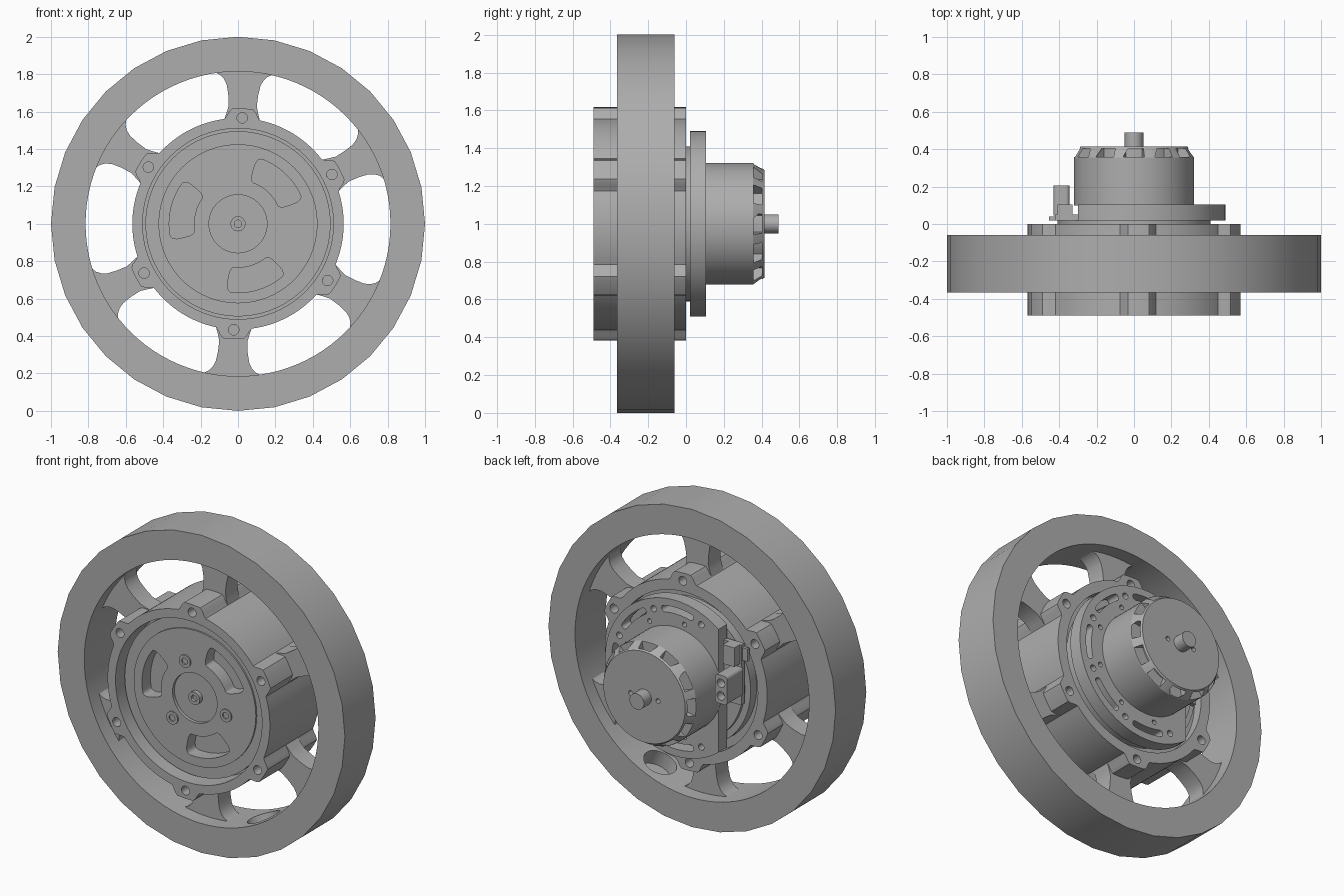
import bpy, bmesh
from math import sin, cos, radians, pi
from mathutils import Matrix, Vector

old = bpy.data.objects.get("Cube")
if old:
    bpy.data.objects.remove(old, do_unlink=True)

grey = bpy.data.materials.new("machined grey")
grey.use_nodes = True
COLOUR = (0.42, 0.42, 0.42, 1)
grey.diffuse_color = COLOUR
for node in grey.node_tree.nodes:
    if node.type == 'BSDF_PRINCIPLED':
        node.inputs["Base Color"].default_value = COLOUR

AXIS_Z = 1.0            # wheel axle height, axle runs along y
LUGS = [87.7 + 60 * i for i in range(6)]


def polar(r, deg):
    return (r * cos(radians(deg)), r * sin(radians(deg)))


def circle(r, n=48, cx=0, cz=0):
    return [(cx + r * cos(2 * pi * i / n), cz + r * sin(2 * pi * i / n)) for i in range(n)]


def sector(r0, r1, mid, half, n=12):
    angs = [mid - half + 2 * half * i / n for i in range(n + 1)]
    return [polar(r1, a) for a in angs] + [polar(r0, a) for a in reversed(angs)]


def prism(bm, pts, y0, y1, round_by=0):
    """Outline in the wheel plane, extruded along the axle."""
    front = [bm.verts.new((x, y0, z + AXIS_Z)) for x, z in pts]
    back = [bm.verts.new((x, y1, z + AXIS_Z)) for x, z in pts]
    faces = [bm.faces.new(front), bm.faces.new(back[::-1])]
    n = len(pts)
    for i in range(n):
        j = (i + 1) % n
        faces.append(bm.faces.new((front[j], front[i], back[i], back[j])))
    bmesh.ops.recalc_face_normals(bm, faces=faces)
    if round_by:
        edges = [e for a, b in zip(front, back) for e in a.link_edges
                 if e.other_vert(a) is b and e.calc_face_angle(0) > 0.8]
        bmesh.ops.bevel(bm, geom=edges, offset=round_by, segments=5,
                        profile=0.5, affect='EDGES')


def finish(bm, name):
    mesh = bpy.data.meshes.new(name)
    bm.to_mesh(mesh)
    bm.free()
    obj = bpy.data.objects.new(name, mesh)
    bpy.context.collection.objects.link(obj)
    mesh.materials.append(grey)
    return obj


def solid(name, *prisms):
    bm = bmesh.new()
    for p in prisms:
        prism(bm, *p)
    return finish(bm, name)


def lathe(name, profile, n=64, cx=0, cz=0):
    """Profile of (radius, y) turned about the axle direction."""
    bm = bmesh.new()
    rings = [[bm.verts.new((x, y, z + AXIS_Z)) for x, z in circle(r, n, cx, cz)]
             for r, y in profile]
    for a, b in zip(rings, rings[1:]):
        for i in range(n):
            j = (i + 1) % n
            bm.faces.new((a[i], a[j], b[j], b[i]))
    bmesh.ops.remove_doubles(bm, verts=bm.verts, dist=1e-5)
    bmesh.ops.recalc_face_normals(bm, faces=bm.faces)
    return finish(bm, name)


def cut(obj, cutter):
    cutter.hide_render = True
    mod = obj.modifiers.new("cut", 'BOOLEAN')
    mod.operation = 'DIFFERENCE'
    mod.solver = 'EXACT'
    mod.object = cutter
    bpy.context.view_layer.objects.active = obj
    bpy.ops.object.modifier_apply(modifier=mod.name)
    bpy.data.objects.remove(cutter, do_unlink=True)


# Rim with a smooth bore and a round pocket in its inner wall
rim = solid("rim", (circle(1.0, 32), -0.365, -0.06))
cut(rim, solid("rim_bore", (circle(0.815, 96), -0.5, 0.1)))
bm = bmesh.new()
px, pz = polar(0.83, -66)
turn = Vector((0, 0, 1)).rotation_difference(Vector((px, 0, pz))).to_matrix().to_4x4()
bmesh.ops.create_cone(bm, cap_ends=True, segments=32, radius1=0.1, radius2=0.1, depth=0.16,
                      matrix=Matrix.Translation((px, -0.215, pz + AXIS_Z)) @ turn)
cut(rim, finish(bm, "pocket_cutter"))

# Spokes flare into the rim and the hub
side = [(0.54, 0.1), (0.59, 0.085), (0.63, 0.075), (0.69, 0.08), (0.74, 0.09),
        (0.77, 0.105), (0.79, 0.125), (0.805, 0.155), (0.81, 0.19), (0.84, 0.19)]
outline = side + [(r, -w) for r, w in reversed(side)]
for i, a in enumerate(LUGS):
    ux, uz = polar(1, a)
    pts = [(r * ux - w * uz, r * uz + w * ux) for r, w in outline]
    solid(f"spoke_{i + 1}", (pts, -0.27, -0.15))


# Hub shell with six bolt lugs
def hub_radius(deg):
    d = abs((deg - LUGS[0] + 30) % 60 - 30)
    t = min(max((d - 5) / 5, 0), 1)
    return 0.565 + 0.052 * (1 - t * t * (3 - 2 * t))


hub = solid("hub", ([polar(hub_radius(a * 1.5), a * 1.5) for a in range(240)], -0.49, 0.0))
cut(hub, solid("bolt_holes", *[(circle(0.028, 20, *polar(0.567, a)), -0.6, 0.1) for a in LUGS]))
cut(hub, solid("hub_bores", (circle(0.51, 96), -0.6, -0.34), (circle(0.5, 96), -0.06, 0.1)))

# Front cover plate with three kidney slots and a sunk centre
cover = lathe("front_cover", [(0, -0.335), (0.495, -0.335), (0.495, -0.42), (0.425, -0.42),
                              (0.425, -0.43), (0.155, -0.43), (0.155, -0.41), (0, -0.41)], 96)
cut(cover, solid("kidney_cutter", *[(sector(0.235, 0.368, a, 27), -0.5, -0.345, 0.045)
                                    for a in (47, 167, 287)]))

# Socket screws on the cover
for i, (cx, cz) in enumerate([(0, 0)] + [polar(0.225, a) for a in (107, -13, -133)]):
    lathe(f"screw_{i + 1}", [(0, -0.40), (0.04, -0.40), (0.04, -0.438), (0.02, -0.438),
                             (0.02, -0.42), (0, -0.42)], 24, cx, cz)

# Disc between the hub and the motor flange
lathe("mounting_disc", [(0, -0.065), (0.45, -0.065), (0.45, 0.0), (0.41, 0.0),
                        (0.41, 0.022), (0, 0.022)], 96)

# Motor flange, flat on the connector side, with arc slots and holes
flange = solid("motor_flange", (circle(0.49, 96), 0.02, 0.105))
cut(flange, solid("flat_cutter", ([(-0.6, -0.6), (-0.3, -0.6), (-0.3, 0.6), (-0.6, 0.6)], -0.1, 0.2)))
holes = [(sector(0.405, 0.445, a, 15), -0.1, 0.2, 0.018) for a in (-92, -46, 0, 46, 92)]
holes += [(circle(0.02, 16, *polar(0.425, a)), -0.1, 0.2) for a in (-115, -69, -23, 23, 69, 115)]
holes += [(circle(0.015, 16, *polar(0.36, a)), -0.1, 0.2) for a in range(-100, 101, 40)]
cut(flange, solid("flange_cutter", *holes))

# Motor can with a vented, tapered end
can = lathe("motor_can", [(0, 0.1), (0.322, 0.1), (0.322, 0.355), (0.285, 0.415), (0, 0.415)], 72)
cut(can, solid("vent_cutter", *[(sector(0.25, 0.36, 30 * i, 10, 4), 0.358, 0.403)
                                for i in range(12)]))
cut(can, solid("cap_holes", *[(circle(0.015, 16, x, 0), 0.38, 0.5) for x in (-0.095, 0.095)]))
lathe("shaft", [(0, 0.4), (0.05, 0.4), (0.05, 0.49), (0, 0.49)], 32)


# Connectors on a small board beside the can
def box(x0, x1, z0, z1):
    return [(x0, z0), (x1, z0), (x1, z1), (x0, z1)]


solid("connector_board", (box(-0.42, -0.3, -0.08, 0.3), 0.02, 0.05))
solid("signal_plug", (box(-0.41, -0.33, 0.18, 0.3), 0.045, 0.105),
      (box(-0.455, -0.4, 0.2, 0.28), 0.02, 0.04))
power = solid("power_plug", (box(-0.43, -0.345, -0.02, 0.16), 0.045, 0.205, 0.02))
cut(power, solid("pin_cutter", *[(circle(0.027, 20, -0.387, z), 0.15, 0.3) for z in (0.03, 0.11)]))

# Smooth curved walls, keep hard edges
bpy.ops.object.select_all(action='DESELECT')
for obj in bpy.context.scene.objects:
    if obj.type == 'MESH' and grey.name in obj.data.materials:
        obj.select_set(True)
        bpy.context.view_layer.objects.active = obj
bpy.ops.object.shade_smooth_by_angle(angle=radians(30))
